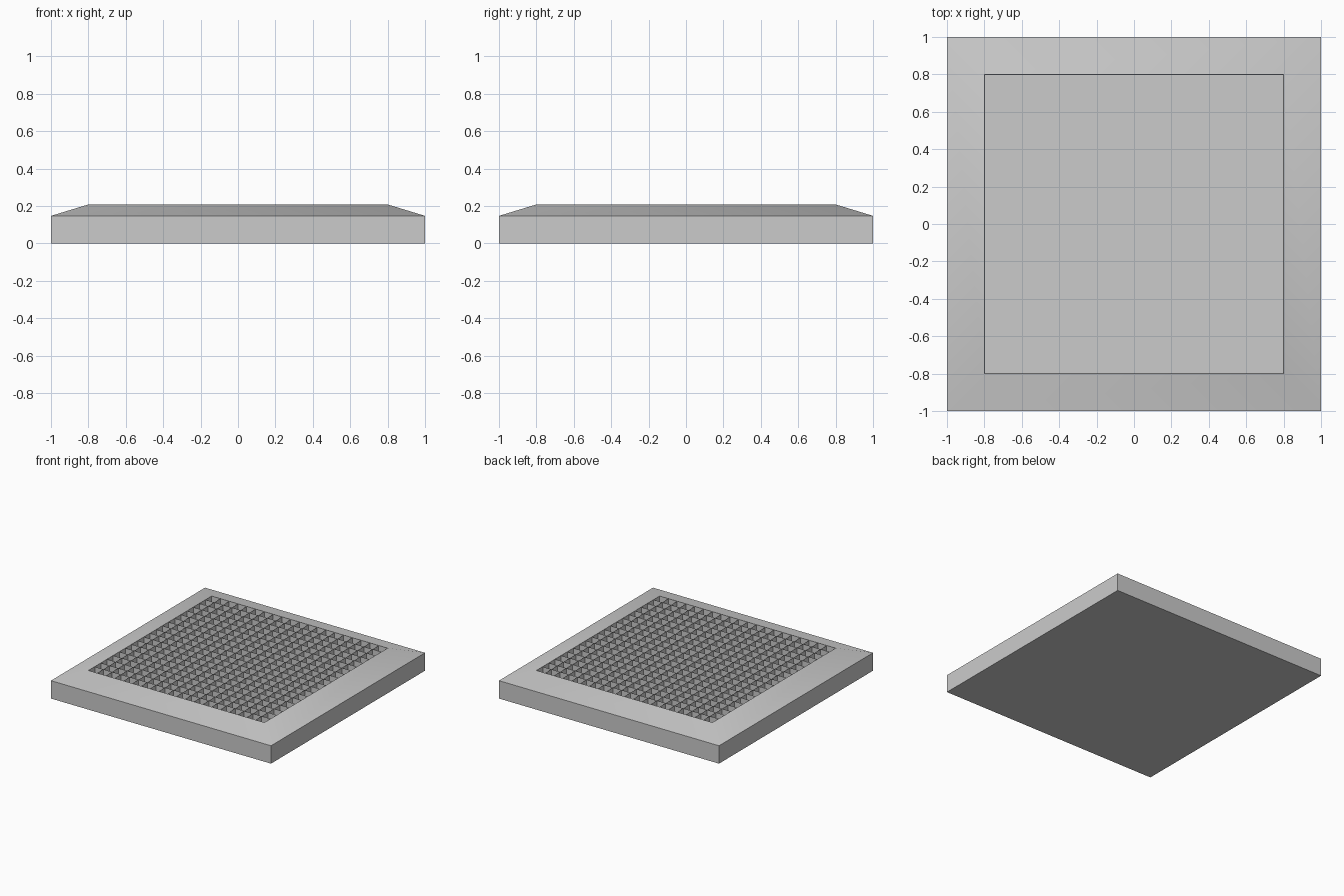
import bpy, bmesh, math

if "Cube" in bpy.data.objects:
    bpy.data.objects.remove(bpy.data.objects["Cube"])

OUTER, INNER = 1.0, 0.8      # half widths
RIM_Z, TOP_Z = 0.147, 0.208  # outer edge height, inner edge height
FLOOR_Z = 0.01
CELLS = 20


def make_object(name, bm):
    mesh = bpy.data.meshes.new(name)
    bm.to_mesh(mesh)
    bm.free()
    obj = bpy.data.objects.new(name, mesh)
    bpy.context.collection.objects.link(obj)
    return obj


def square(bm, half, z):
    return [bm.verts.new((sx * half, sy * half, z))
            for sx, sy in ((-1, -1), (1, -1), (1, 1), (-1, 1))]


# Frame: square loops from the base, up the sides, over the slope, down into the well
bm = bmesh.new()
loops = [square(bm, h, z) for h, z in
         ((OUTER, 0), (OUTER, RIM_Z), (INNER, TOP_Z), (INNER - 0.004, FLOOR_Z))]
bm.faces.new(loops[0][::-1])
for low, high in zip(loops, loops[1:]):
    for i in range(4):
        j = (i + 1) % 4
        bm.faces.new((low[i], low[j], high[j], high[i]))
bm.faces.new(loops[-1])
frame = make_object("frame", bm)
bpy.context.view_layer.objects.active = frame
frame.select_set(True)
bpy.ops.object.shade_smooth_by_angle(angle=math.radians(30))

# Grate: thin upright slats crossing in both directions
bm = bmesh.new()
half = INNER - 0.002
for k in range(1, CELLS):
    p = -INNER + 2 * INNER * k / CELLS
    for swap in (False, True):
        pts = [(p, -half, FLOOR_Z), (p, half, FLOOR_Z), (p, half, TOP_Z), (p, -half, TOP_Z)]
        bm.faces.new([bm.verts.new((y, x, z) if swap else (x, y, z)) for x, y, z in pts])
make_object("grate", bm)
